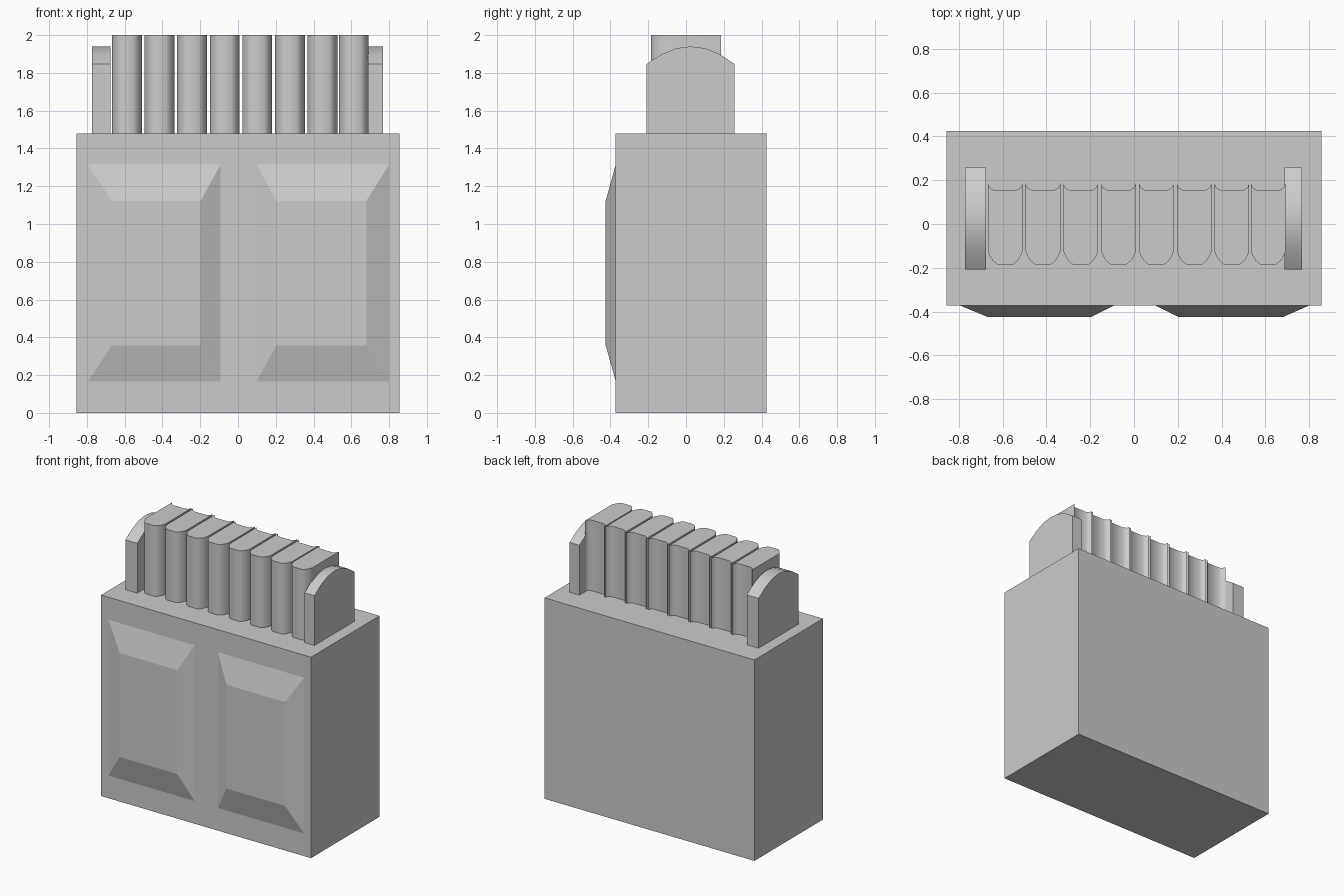
import bpy, math

if "Cube" in bpy.data.objects:
    bpy.data.objects.remove(bpy.data.objects["Cube"])


def make_object(name, verts, faces, smooth=None):
    mesh = bpy.data.meshes.new(name)
    mesh.from_pydata(verts, [], faces)
    mesh.update()
    ob = bpy.data.objects.new(name, mesh)
    bpy.context.collection.objects.link(ob)
    bpy.ops.object.select_all(action='DESELECT')
    ob.select_set(True)
    bpy.context.view_layer.objects.active = ob
    # consistent outward normals
    bpy.ops.object.mode_set(mode='EDIT')
    bpy.ops.mesh.select_all(action='SELECT')
    bpy.ops.mesh.normals_make_consistent(inside=False)
    bpy.ops.object.mode_set(mode='OBJECT')
    if smooth:
        bpy.ops.object.shade_smooth_by_angle(angle=math.radians(smooth))
    return ob


def loft(name, a, b, smooth=None):
    """Closed solid between two outlines with equal point counts."""
    n = len(a)
    sides = [(i, (i + 1) % n, n + (i + 1) % n, n + i) for i in range(n)]
    caps = [tuple(reversed(range(n))), tuple(range(n, 2 * n))]
    return make_object(name, a + b, caps + sides, smooth)


def rect_xz(x0, x1, z0, z1, y):
    return [(x0, y, z0), (x1, y, z0), (x1, y, z1), (x0, y, z1)]


FRONT, BACK, BODY_TOP = -0.372, 0.425, 1.48

# Main case
loft("case", rect_xz(-0.855, 0.855, 0, BODY_TOP, FRONT),
     rect_xz(-0.855, 0.855, 0, BODY_TOP, BACK))

# Two raised, bevelled front panels
for name, outer, inner in (
        ("left_panel", (-0.795, -0.092), (-0.667, -0.198)),
        ("right_panel", (0.098, 0.80), (0.203, 0.68))):
    loft(name, rect_xz(*outer, 0.167, 1.314, FRONT),
         rect_xz(*inner, 0.358, 1.123, -0.425))

# Arched end plates
arch = [(-0.208, BODY_TOP - 0.02), (0.257, BODY_TOP - 0.02), (0.257, 1.847),
        (0.18, 1.898), (0.103, 1.93), (0.024, 1.94), (-0.053, 1.93),
        (-0.13, 1.898), (-0.208, 1.847)]
for name, x0, x1 in (("left_end_plate", -0.772, -0.675),
                     ("right_end_plate", 0.688, 0.768)):
    loft(name, [(x0, y, z) for y, z in arch],
         [(x1, y, z) for y, z in arch], 25)

# Row of ribs: rounded in front, with small flared corners at the back
W = 0.158
half = [(0, -0.125), (0.008, -0.145), (0.022, -0.168), (0.042, -0.184)]
back = [(0, 0.185), (0.008, 0.166), (0.03, 0.153)]
rib = (half + [(W - x, y) for x, y in reversed(half)]
       + [(W - x, y) for x, y in back] + list(reversed(back)))
for i in range(8):
    x0 = -0.667 + 0.1725 * i if i < 7 else 0.534
    loft(f"rib_{i + 1}", [(x0 + x, y, BODY_TOP - 0.02) for x, y in rib],
         [(x0 + x, y, 2.0) for x, y in rib], 50)
